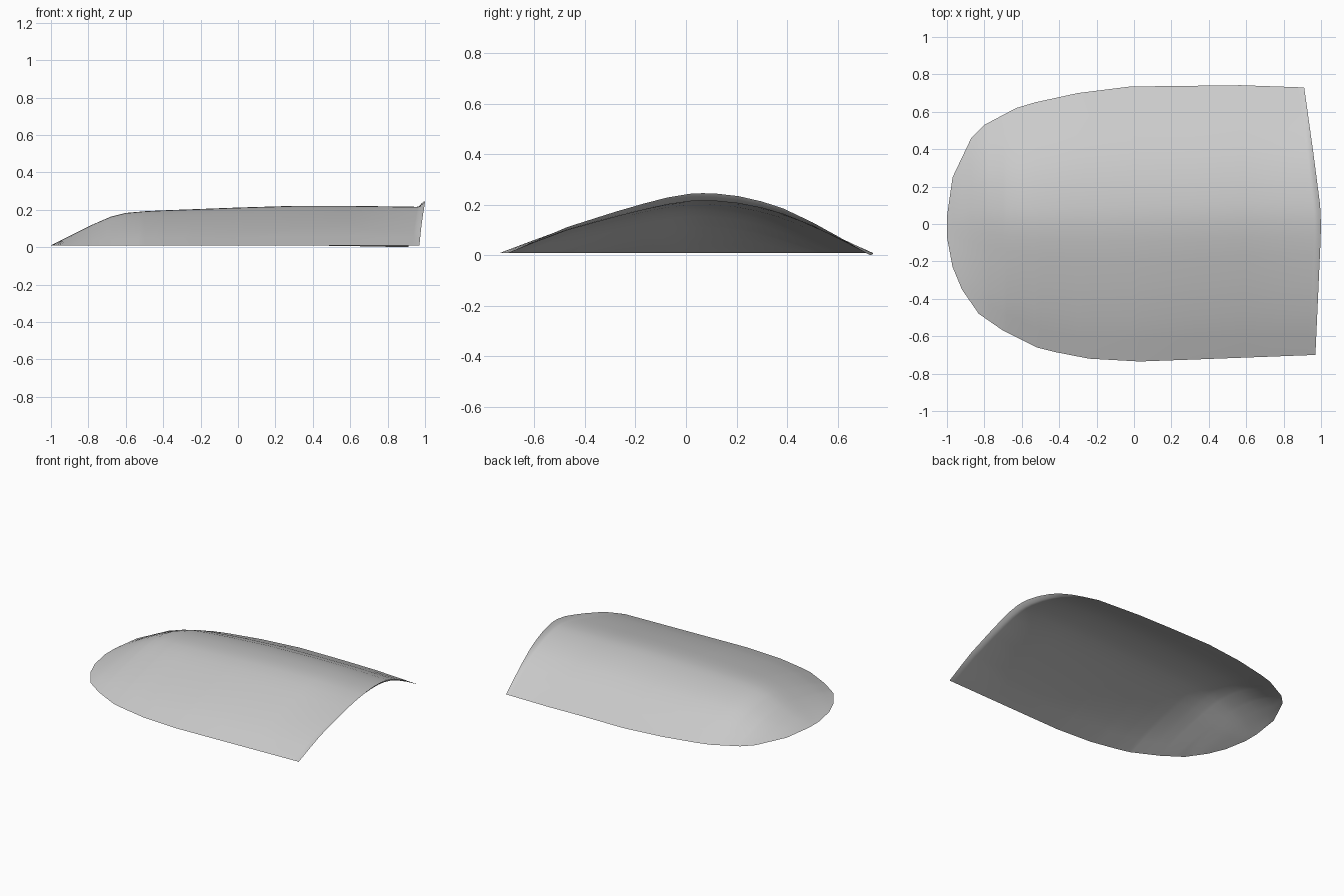
import bpy
import bmesh

cube = bpy.data.objects.get("Cube")
if cube:
    bpy.data.objects.remove(cube, do_unlink=True)


def lerp_table(table, x):
    """Linear interpolation through (x, value) pairs."""
    for (x0, v0), (x1, v1) in zip(table, table[1:]):
        if x <= x1:
            return v0 + (v1 - v0) * max(0, x - x0) / (x1 - x0)
    return table[-1][1]


# Plan outline: back edge, front edge
BACK = [(-1, .04), (-.97, .25), (-.87, .46), (-.8, .53), (-.63, .62),
        (-.53, .65), (-.3, .70), (-.02, .735), (.6, .742), (1, .73)]
FRONT = [(-1, -.07), (-.97, -.23), (-.92, -.35), (-.83, -.48), (-.7, -.57),
         (-.52, -.66), (-.42, -.685), (-.24, -.72), (.03, -.735), (1, -.70)]
# Ridge height above the lower edge, with a small lip at the open end
RIDGE = [(-1, 0), (-.78, .11), (-.68, .153), (-.6, .173), (-.5, .182), (-.4, .187),
         (0, .202), (.3, .211), (.6, .211), (.96, .206), (.98, .212), (1, .236)]
# Arched cross-section from front edge to back edge
ARCH = [(-1, 0), (-.84, .22), (-.68, .43), (-.41, .69), (-.25, .83), (-.12, .93),
        (0, .99), (.07, 1), (.14, .995), (.27, .95), (.4, .86), (.52, .74),
        (.68, .51), (.82, .28), (1, 0)]
# How far the open end is drawn back across its width
END_BEND = [(-1, -.03), (-.07, 0), (.1, -.003), (.5, -.04), (1, -.09)]

stations = sorted({x for t in (BACK, FRONT, RIDGE) for x, _ in t})

# Thin open shell
bm = bmesh.new()
rows = []
for x in stations:
    y0, y1 = lerp_table(FRONT, x), lerp_table(BACK, x)
    height = lerp_table(RIDGE, x)
    end = max(0, (x - .4) / .6)
    row = []
    for u, f in ARCH:
        y = (y0 + y1) / 2 + u * (y1 - y0) / 2
        z = .01 + height * f - .01 * end * max(0, u - .8) / .2
        row.append(bm.verts.new((x + end * lerp_table(END_BEND, u), y, z)))
    rows.append(row)
for a, b in zip(rows, rows[1:]):
    for j in range(len(ARCH) - 1):
        bm.faces.new((a[j], b[j], b[j + 1], a[j + 1]))

mesh = bpy.data.meshes.new("curved_shell")
bm.to_mesh(mesh)
bm.free()
mesh.shade_smooth()
shell = bpy.data.objects.new("curved_shell", mesh)
bpy.context.collection.objects.link(shell)

# Plain grey finish
grey = bpy.data.materials.new("light_grey")
grey.use_nodes = True
grey.diffuse_color = (.6, .6, .6, 1)
grey.node_tree.nodes["Principled BSDF"].inputs["Base Color"].default_value = (.6, .6, .6, 1)
mesh.materials.append(grey)
